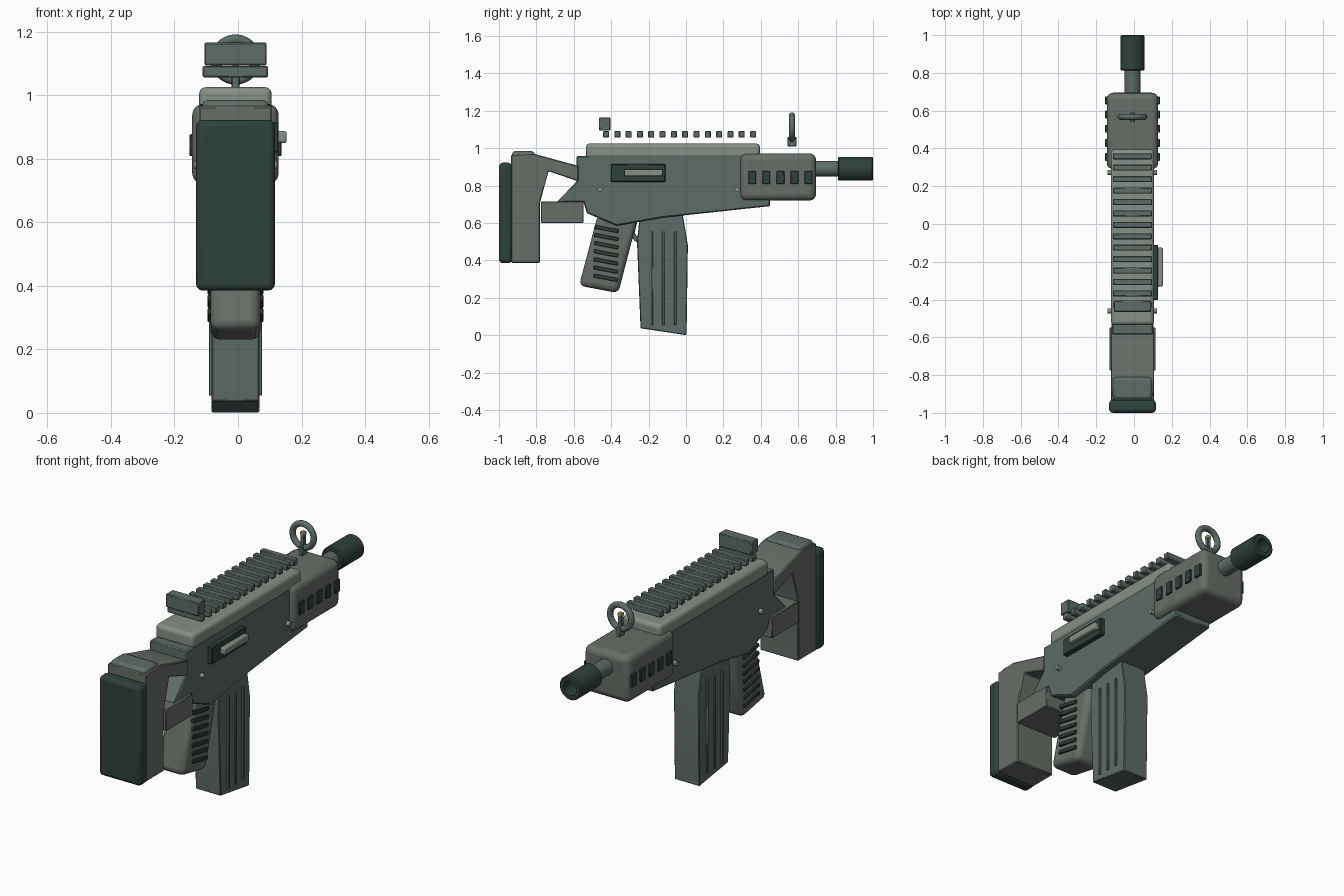
import bpy, bmesh, math
from mathutils import Matrix, Vector

if "Cube" in bpy.data.objects:
    bpy.data.objects.remove(bpy.data.objects["Cube"])

CX = -0.008  # the bolt handle shifts the gun slightly off centre


def material(name, rgb):
    m = bpy.data.materials.new(name)
    m.diffuse_color = (*rgb, 1)
    m.use_nodes = True
    m.node_tree.nodes["Principled BSDF"].inputs["Base Color"].default_value = m.diffuse_color
    return m


GREEN = material("green_grey", (0.11, 0.15, 0.135))
OLIVE = material("olive_grey", (0.135, 0.155, 0.135))
DARK = material("dark_green", (0.028, 0.052, 0.042))
LIGHT = material("light_grey_green", (0.24, 0.28, 0.235))
BRASS = material("sight_tip", (0.45, 0.42, 0.2))


def finish(name, bm, mat, bevel=0.0, seg=1):
    bmesh.ops.recalc_face_normals(bm, faces=bm.faces)
    me = bpy.data.meshes.new(name)
    bm.to_mesh(me)
    bm.free()
    ob = bpy.data.objects.new(name, me)
    bpy.context.collection.objects.link(ob)
    me.materials.append(mat)
    if bevel:
        b = ob.modifiers.new("bevel", "BEVEL")
        b.width, b.segments, b.limit_method = bevel, seg, 'ANGLE'
    bpy.ops.object.select_all(action='DESELECT')
    ob.select_set(True)
    bpy.context.view_layer.objects.active = ob
    bpy.ops.object.shade_smooth_by_angle(angle=math.radians(35))
    return ob


def box(name, half_x, y0, y1, z0, z1, mat, bevel=0.0, seg=1, x=CX, tilt=0.0):
    bm = bmesh.new()
    size = Matrix.Diagonal((2 * half_x, y1 - y0, z1 - z0, 1))
    place = Matrix.Translation((x, (y0 + y1) / 2, (z0 + z1) / 2))
    bmesh.ops.create_cube(bm, size=1, matrix=place @ Matrix.Rotation(tilt, 4, 'X') @ size)
    return finish(name, bm, mat, bevel, seg)


def profile(name, half_x, pts, mat, bevel=0.0, seg=1):
    bm = bmesh.new()
    f = bm.faces.new([bm.verts.new((CX - half_x, y, z)) for y, z in pts])
    r = bmesh.ops.extrude_face_region(bm, geom=[f])
    moved = [v for v in r["geom"] if isinstance(v, bmesh.types.BMVert)]
    bmesh.ops.translate(bm, verts=moved, vec=(2 * half_x, 0, 0))
    return finish(name, bm, mat, bevel, seg)


def lathe(name, centre, axis, pts, mat, sides=32, closed=False):
    # pts are (radius, distance along axis)
    bm = bmesh.new()
    rot = Vector((0, 0, 1)).rotation_difference(Vector(axis)).to_matrix().to_4x4()
    rings = []
    for i in range(sides):
        a = 2 * math.pi * i / sides
        rings.append([bm.verts.new((r * math.cos(a), r * math.sin(a), h)) for r, h in pts])
    n = len(pts)
    for i in range(sides):
        p, q = rings[i], rings[(i + 1) % sides]
        for j in range(n if closed else n - 1):
            k = (j + 1) % n
            bm.faces.new((p[j], q[j], q[k], p[k]))
    if not closed:
        bm.faces.new([r[0] for r in rings])
        bm.faces.new([r[-1] for r in rings])
    bmesh.ops.transform(bm, verts=bm.verts, matrix=Matrix.Translation(centre) @ rot)
    return finish(name, bm, mat)


# Stock
box("butt_pad", 0.124, -1.0, -0.93, 0.385, 0.922, DARK, 0.02, 3)
profile("stock", 0.115, [(-0.935, 0.387), (-0.78, 0.387), (-0.78, 0.71), (-0.735, 0.877),
                         (-0.575, 0.822), (-0.575, 0.905), (-0.82, 0.972), (-0.935, 0.965)],
        OLIVE, 0.005)
box("cheek_rest", 0.105, -0.93, -0.81, 0.93, 0.985, GREEN, 0.018, 2)
box("stock_brace", 0.122, -0.775, -0.548, 0.6, 0.715, OLIVE, 0.003)

# Receiver and top cover
profile("receiver", 0.11, [(-0.585, 0.958), (-0.585, 0.822), (-0.69, 0.712), (-0.548, 0.712),
                           (-0.53, 0.652), (-0.37, 0.585), (-0.13, 0.628), (0.45, 0.69),
                           (0.45, 0.74), (0.39, 0.958)], GREEN, 0.006)
box("top_cover", 0.114, -0.535, 0.395, 0.945, 1.025, LIGHT, 0.02, 3)

# Rail teeth and sights
for i in range(14):
    y = -0.428 + i * 0.0605
    box(f"rail_tooth_{i}", 0.103, y - 0.016, y + 0.016, 1.056, 1.092, GREEN, 0.004)
box("rear_sight", 0.098, -0.465, -0.405, 1.094, 1.165, GREEN, 0.004)
ring = [(0.063 + 0.016 * math.cos(a * math.pi / 6), 0.016 * math.sin(a * math.pi / 6))
        for a in range(12)]
lathe("front_sight_ring", (CX, 0.567, 1.112), (0, 1, 0), ring, GREEN, 40, True)
box("front_sight_post", 0.012, 0.543, 0.591, 1.01, 1.06, GREEN, 0.003)
box("front_sight_blade", 0.01, 0.557, 0.577, 1.05, 1.12, GREEN, 0.002)
box("front_sight_tip", 0.012, 0.555, 0.579, 1.115, 1.135, BRASS, 0.003)

# Handguard with vents on both sides
box("handguard", 0.136, 0.29, 0.695, 0.72, 0.972, OLIVE, 0.034, 4)
for s in (-1, 1):
    for i in range(5):
        y = 0.354 + i * 0.0752
        box(f"vent_{s}_{i}", 0.01, y - 0.021, y + 0.021, 0.808, 0.877, DARK, 0.003, x=CX + s * 0.135)

# Barrel and hollow muzzle
lathe("barrel", (CX, 0.66, 0.89), (0, 1, 0), [(0.042, 0), (0.042, 0.17)], GREEN)
lathe("muzzle", (CX, 0.812, 0.89), (0, 1, 0),
      [(0.058, 0), (0.064, 0.006), (0.064, 0.182), (0.058, 0.188), (0.038, 0.188), (0.038, 0.09)], DARK)

# Ejection port, bolt handle and pins
box("ejection_port", 0.02, -0.402, -0.11, 0.82, 0.915, DARK, 0.004, x=0.108)
box("bolt_handle", 0.025, -0.33, -0.125, 0.85, 0.887, LIGHT, 0.006, 2, x=0.128)
for i, y in enumerate((-0.46, 0.273)):
    lathe(f"pin_{i}", (CX - 0.131, y, 0.78), (1, 0, 0), [(0.013, 0), (0.013, 0.262)], LIGHT, 16)

# Grip with slanted ridges
profile("grip", 0.079, [(-0.47, 0.65), (-0.262, 0.61), (-0.362, 0.225), (-0.572, 0.265)],
        OLIVE, 0.03, 3)
for s in (-1, 1):
    for i in range(7):
        y, z = -0.425 - 0.0008 * i, 0.568 - i * 0.0435
        box(f"grip_ridge_{s}_{i}", 0.009, y - 0.066, y + 0.066, z - 0.01, z + 0.01,
            DARK, 0.003, x=CX + s * 0.079, tilt=-0.19)

# Trigger
profile("trigger", 0.014, [(-0.285, 0.61), (-0.26, 0.61), (-0.275, 0.545), (-0.25, 0.515),
                           (-0.25, 0.49), (-0.275, 0.505), (-0.302, 0.54)], GREEN, 0.003)

# Magazine with raised ribs
profile("magazine", 0.075, [(-0.245, 0.66), (-0.02, 0.66), (0.01, 0.48), (0.003, 0.0),
                            (-0.243, 0.037), (-0.262, 0.5)], GREEN, 0.004)
for s in (-1, 1):
    for i, y in enumerate((-0.182, -0.121, -0.058)):
        box(f"magazine_rib_{s}_{i}", 0.008, y - 0.006, y + 0.006, 0.055, 0.555, GREEN, 0.002, x=CX + s * 0.076)
